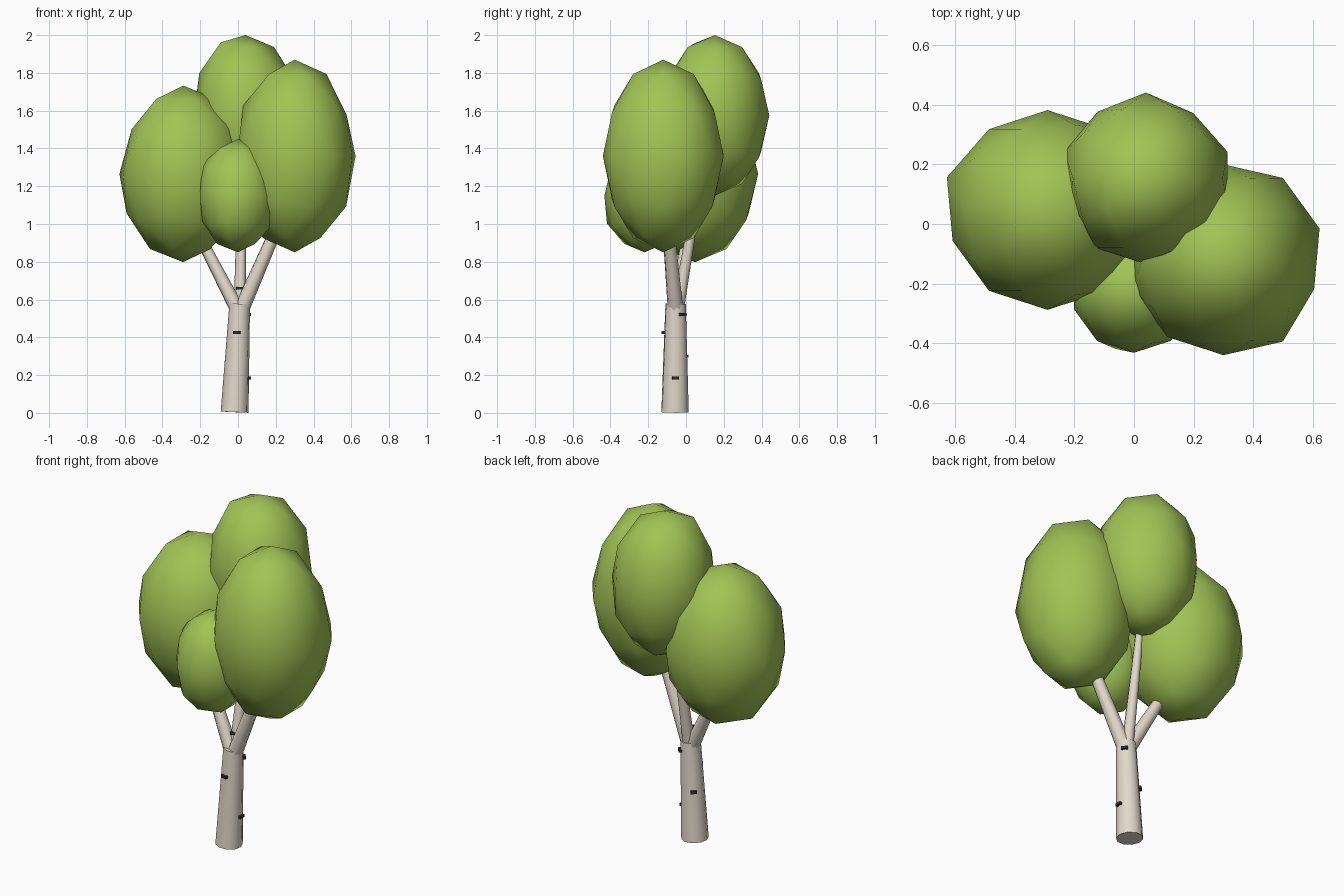
import bpy, math
from mathutils import Vector

if "Cube" in bpy.data.objects:
    bpy.data.objects.remove(bpy.data.objects["Cube"])


def material(name, rgb):
    m = bpy.data.materials.new(name)
    m.diffuse_color = (*rgb, 1)
    m.use_nodes = True
    m.node_tree.nodes["Principled BSDF"].inputs["Base Color"].default_value = m.diffuse_color
    return m


LEAF = material("leaf_green", (0.36, 0.55, 0.09))
BARK = material("pale_bark", (0.76, 0.69, 0.59))
DARK = material("dark_bark", (0.03, 0.03, 0.03))


def finish(name, mat, angle=None):
    ob = bpy.context.object
    ob.name = name
    ob.data.materials.append(mat)
    if angle:
        bpy.ops.object.shade_smooth_by_angle(angle=math.radians(angle))
    return ob


def limb(name, a, b, r1, r2, sides=8):
    a, b = Vector(a), Vector(b)
    d = b - a
    bpy.ops.mesh.primitive_cone_add(vertices=sides, radius1=r1, radius2=r2,
                                    depth=d.length, location=(a + b) / 2,
                                    rotation=d.to_track_quat('Z', 'Y').to_euler())
    return finish(name, BARK, 65)


def crown(name, centre, radius, height, bumps):
    # stretched icosphere with a few vertices pushed in or out
    bpy.ops.mesh.primitive_ico_sphere_add(subdivisions=2, radius=1, location=centre)
    ob = finish(name, LEAF)
    for direction, push in bumps:
        d = Vector(direction).normalized()
        v = max(ob.data.vertices, key=lambda v: v.co.normalized().dot(d))
        v.co *= push
    for v in ob.data.vertices:
        v.co = (v.co.x * radius, v.co.y * radius, v.co.z * height)
    bpy.ops.object.shade_smooth()


# trunk and branches
BASE, TOP = Vector((-0.018, -0.058, 0.004)), Vector((0.009, -0.055, 0.577))
limb("trunk", BASE, TOP, 0.074, 0.055, 10)
limb("left_branch", (0.0, -0.055, 0.54), (-0.183, 0.0, 0.895), 0.04, 0.03)
limb("right_branch", (0.015, -0.055, 0.54), (0.215, -0.095, 1.0), 0.042, 0.032)
limb("rear_branch", (0.01, -0.045, 0.54), (0.02, 0.085, 1.3), 0.033, 0.02)

# foliage crowns
crown("left_crown", (-0.29, 0.047, 1.265), 0.335, 0.467,
      [((-0.951, 0.309, 0), 1.06), ((-0.851, 0, 0.526), 0.96)])
crown("right_crown", (0.30, -0.12, 1.36), 0.32, 0.51,
      [((0.951, 0.309, 0), 1.06), ((0.588, 0.809, 0), 1.06),
       ((0.588, -0.809, 0), 1.06), ((0.894, 0, 0.447), 0.96)])
crown("top_crown", (0.04, 0.153, 1.575), 0.288, 0.425,
      [((-0.951, -0.309, 0), 0.91), ((-0.588, 0.809, 0), 0.96),
       ((0.588, 0.809, 0), 0.94), ((-0.1625, -0.5, 0.851), 1.07)])
crown("front_crown", (0.0, -0.22, 1.15), 0.212, 0.30,
      [((-0.851, 0, 0.526), 1.06), ((-0.276, -0.85, -0.447), 1.1)])


# dark bark marks: height and compass angle in degrees around the trunk
def mark(loc, turn):
    bpy.ops.mesh.primitive_cube_add(size=1, location=loc,
                                    rotation=(0, 0, math.radians(turn)))
    ob = finish("bark_mark", DARK)
    ob.scale = (0.022, 0.036, 0.015)


for z, angle in ((0.185, 2), (0.30, 130), (0.425, 262), (0.52, 40)):
    t = z / 0.577
    c = BASE.lerp(TOP, t)
    r = 0.074 - 0.019 * t
    a = math.radians(angle)
    mark((c.x + r * math.cos(a), c.y + r * math.sin(a), z), angle)
mark((0.008, -0.05, 0.66), 270)
